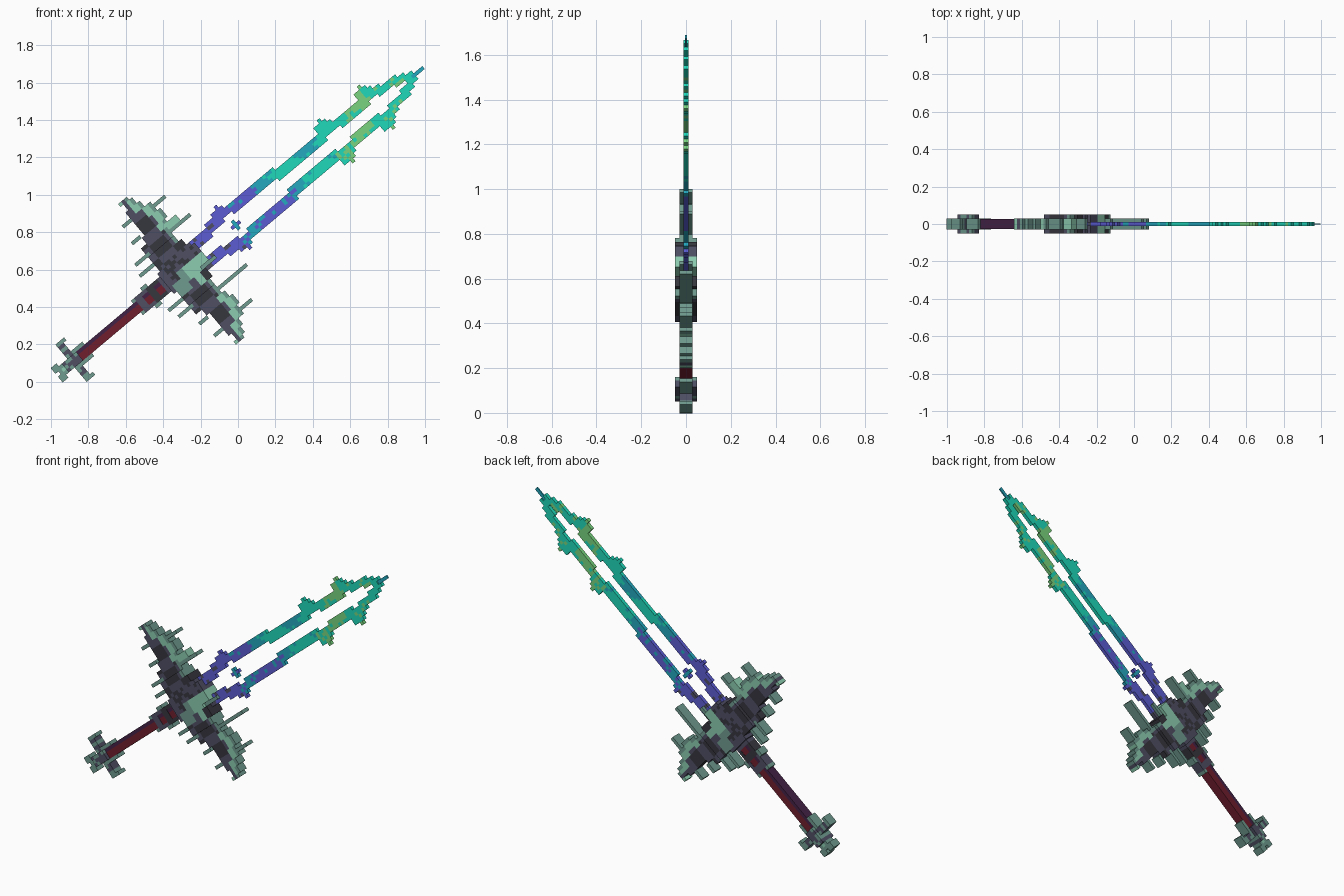
import bpy, bmesh, math, random

cube = bpy.data.objects.get("Cube")
if cube:
    bpy.data.objects.remove(cube, do_unlink=True)

rng = random.Random(4)
S = 0.02                      # cell size
START, AXIS = -0.72, 0.65     # pommel end along the sword, offset of its axis
TILT = math.radians(40)
CO, SI = math.cos(TILT), math.sin(TILT)

PALETTE = {
    "pale_sea": (140, 204, 176), "dull_sea": (110, 154, 142),
    "slate": (78, 78, 100), "charcoal": (54, 54, 62),
    "indigo": (92, 92, 212), "ocean_blue": (36, 168, 190),
    "turquoise": (30, 216, 186), "leaf_green": (120, 212, 126),
    "crimson": (112, 30, 46), "plum": (68, 34, 70),
}
NAMES = list(PALETTE)


def linear(c):
    c /= 255
    return c / 12.92 if c < 0.04 else ((c + 0.055) / 1.055) ** 2.4


materials = []
for name, rgb in PALETTE.items():
    mat = bpy.data.materials.new(name)
    col = [linear(c) for c in rgb] + [1.0]
    mat.diffuse_color = col
    mat.use_nodes = True
    bsdf = next(n for n in mat.node_tree.nodes if n.type == 'BSDF_PRINCIPLED')
    bsdf.inputs["Base Color"].default_value = col
    materials.append(mat)


def mix(*names):
    """Colour rule choosing at random among the names."""
    return lambda u, w: rng.choice(names)


def fill(cells, u0, u1, w0, w1, colour, depth, sides=(1, -1)):
    """Fill a rectangle of cells; u runs along the sword, w across it."""
    for i in range(round((u0 - START) / S), round((u1 - START) / S)):
        u = START + (i + 0.5) * S
        for k in range(-30, 31):
            if w0 - 1e-4 <= k * S <= w1 + 1e-4:
                for s in sides:
                    pick = colour(u, s * k * S) if callable(colour) else colour
                    cells[i, s * k] = (NAMES.index(pick), depth)


def place(u, y, w):
    w += AXIS
    return (u * CO - w * SI, y, u * SI + w * CO)


def build(name, cells):
    """Turn the cells into one mesh made of their exposed faces."""
    bm = bmesh.new()

    def quad(points, m):
        bm.faces.new([bm.verts.new(place(*p)) for p in points]).material_index = m

    for (i, k), (m, d) in cells.items():
        a, b = START + i * S, START + (i + 1) * S
        c, e = (k - 0.5) * S, (k + 0.5) * S
        quad([(a, -d, c), (b, -d, c), (b, -d, e), (a, -d, e)], m)
        quad([(a, d, e), (b, d, e), (b, d, c), (a, d, c)], m)
        edges = {(0, -1): (a, c, b, c), (1, 0): (b, c, b, e),
                 (0, 1): (b, e, a, e), (-1, 0): (a, e, a, c)}
        for (di, dk), (u0, w0, u1, w1) in edges.items():
            other = cells.get((i + di, k + dk), (0, 0))[1]
            if other >= d:
                continue
            spans = [(-d, -other), (other, d)] if other else [(-d, d)]
            for y0, y1 in spans:
                quad([(u0, y0, w0), (u0, y1, w0), (u1, y1, w1), (u1, y0, w1)], m)
    bmesh.ops.remove_doubles(bm, verts=bm.verts, dist=1e-5)
    bmesh.ops.recalc_face_normals(bm, faces=bm.faces)
    mesh = bpy.data.meshes.new(name)
    bm.to_mesh(mesh)
    bm.free()
    for mat in materials:
        mesh.materials.append(mat)
    bpy.context.collection.objects.link(bpy.data.objects.new(name, mesh))


# Blade colour bands along each rail
UPPER = [(0.28, "slate"), (0.74, "indigo"), (0.84, "ocean_blue"), (1.03, "turquoise"),
         (1.14, "ocean_blue"), (1.36, "turquoise"), (1.55, "leaf_green"),
         (1.64, "turquoise"), (1.72, "leaf_green"), (1.8, "turquoise")]
LOWER = [(0.32, "slate"), (0.53, "indigo"), (0.65, "ocean_blue"), (0.85, "indigo"),
         (0.97, "ocean_blue"), (1.23, "turquoise"), (1.42, "leaf_green"),
         (1.54, "turquoise"), (1.6, "leaf_green"), (1.8, "turquoise")]


def blade_colour(u, w):
    if rng.random() < 0.08:
        return "slate" if u < 0.5 else "ocean_blue" if u < 1.3 else "turquoise"
    u += rng.uniform(-0.05, 0.05)
    return next((n for top, n in (UPPER if w > 0 else LOWER) if u < top), "ocean_blue")


# Blade: two rails, three pairs of barbs and a closing point
T = 0.011
blade = {}
for u0, u1, w0, w1 in [(0.24, 0.4, 0.04, 0.08), (0.4, 0.5, 0.06, 0.1),
                       (0.5, 0.6, 0.08, 0.1), (0.56, 0.88, 0.06, 0.1),
                       (0.86, 1.2, 0.04, 0.08), (1.18, 1.32, 0.06, 0.08),
                       (1.3, 1.5, 0.04, 0.08), (1.48, 1.6, 0.06, 0.08),
                       (1.56, 1.7, 0.04, 0.06), (1.66, 1.74, 0.02, 0.04),
                       (1.72, 1.78, 0, 0.02)]:
    fill(blade, u0, u1, w0, w1, blade_colour, T)
for u0 in (0.5, 1.22, 1.5):
    fill(blade, u0 - 2 * S, u0, 0.08, 0.12, blade_colour, T)
    for n in range(4):
        fill(blade, u0 + n * S, u0 + (n + 1) * S, 0.08, 0.14 - n * S, blade_colour, T)
fill(blade, 1.76, 1.84, 0, 0, "ocean_blue", 0.004)
build("blade", blade)

# Small cross floating between the rails
chip = {}
fill(chip, 0.5, 0.56, 0, 0, "indigo", T)
fill(chip, 0.52, 0.54, 0, 0.02, "ocean_blue", T)
build("floating_cross", chip)

# Guard: stepped arms, dark patches inside with pale leading edges
guard = {}
sea = mix("pale_sea", "dull_sea")


def dark(u, w):
    """Broad patches of slate and charcoal."""
    return "charcoal" if (int(abs(w) / 0.07) + int((u + 1) / 0.1)) % 2 else "slate"


arms = [(0.0, 0.06, 0.04, 0.3, 0.05), (0.08, 0.12, 0.06, 0.26, 0.05),
        (0.14, 0.16, 0.06, 0.24, 0.05), (0.18, 0.22, 0.06, 0.24, 0.03),
        (0.24, 0.26, 0.1, 0.26, 0.03), (0.28, 0.32, 0.12, 0.28, 0.03),
        (0.34, 0.38, 0.12, 0.26, 0.03), (0.4, 0.42, 0.12, 0.22, 0.03),
        (0.44, 0.46, 0.14, 0.2, 0.03), (0.48, 0.48, 0.14, 0.18, 0.03)]
for w0, w1, u0, u1, depth in arms:
    fill(guard, u0, u1, w0, w1, dark, depth)
    if w0 > 0.23:
        fill(guard, u1 - 0.06, u1 - 0.02, w0, w1, "pale_sea", depth)
    if w0 > 0.13:
        fill(guard, u1 - 0.02, u1, w0, w1, "dull_sea", depth)
    if w0 > 0.41:
        fill(guard, u0, u0 + 0.02, w0, w1, "slate", depth)
# Prongs along the arms
for u0, u1, w, depth in [(0.24, 0.34, 0.36, 0.03),
                         (0.06, 0.12, 0.38, 0.03), (0.04, 0.1, 0.28, 0.03),
                         (-0.02, 0.08, 0.18, 0.03), (-0.04, 0.06, 0.12, 0.03)]:
    fill(guard, u0, u1, w, w, "dull_sea", depth)
fill(guard, 0.24, 0.32, 0.22, 0.24, "pale_sea", 0.03, (1,))
fill(guard, 0.22, 0.38, 0.2, 0.2, "dull_sea", 0.03, (1,))
fill(guard, 0.22, 0.44, 0.2, 0.2, "dull_sea", 0.03, (-1,))
# Boss in the middle: dark above, pale below
fill(guard, 0.08, 0.28, 0, 0.08, mix("charcoal", "charcoal", "slate"), 0.05, (1,))
fill(guard, 0.12, 0.3, 0.0, 0.06, "pale_sea", 0.05, (-1,))
fill(guard, 0.12, 0.16, 0.0, 0.06, "dull_sea", 0.05, (-1,))
fill(guard, 0.24, 0.34, 0.06, 0.06, "dull_sea", 0.03, (-1,))
fill(guard, 0.06, 0.14, 0.04, 0.1, "dull_sea", 0.05, (-1,))
fill(guard, 0.18, 0.22, 0.08, 0.12, "pale_sea", 0.05, (-1,))
build("guard", guard)

# Grip: plum above, crimson below
grip = {}
fill(grip, -0.56, 0.06, 0, 0.02, "crimson", 0.028)
fill(grip, -0.56, 0.06, 0.02, 0.02, "plum", 0.028, (1,))
build("grip", grip)

# Collar: stepped rings between grip and guard
collar = {}
for u0, u1, col in [(-0.16, -0.1, "dull_sea"), (-0.1, -0.04, "slate"),
                    (-0.04, 0.04, "charcoal"), (0.04, 0.08, "slate")]:
    fill(collar, u0, u1, 0.04, 0.04, col, 0.03)
for u0 in (-0.14, -0.06, 0.02):
    fill(collar, u0, u0 + 0.04, 0, 0.04, dark, 0.03)
fill(collar, -0.08, -0.04, 0.06, 0.06, "dull_sea", 0.03)
build("collar", collar)

# Pommel: thick core, cross bar with end caps, forward prongs and a forked end
pommel = {}
fill(pommel, -0.66, -0.56, 0, 0.02, mix("dull_sea", "slate"), 0.05)
fill(pommel, -0.62, -0.58, 0.04, 0.1, mix("slate", "dull_sea"), 0.03)
fill(pommel, -0.62, -0.56, 0.12, 0.12, "dull_sea", 0.03)
fill(pommel, -0.58, -0.5, 0.04, 0.04, "dull_sea", 0.03)
fill(pommel, -0.7, -0.66, 0, 0.02, sea, 0.03)
fill(pommel, -0.72, -0.68, 0.02, 0.04, "dull_sea", 0.03)
build("pommel", pommel)
